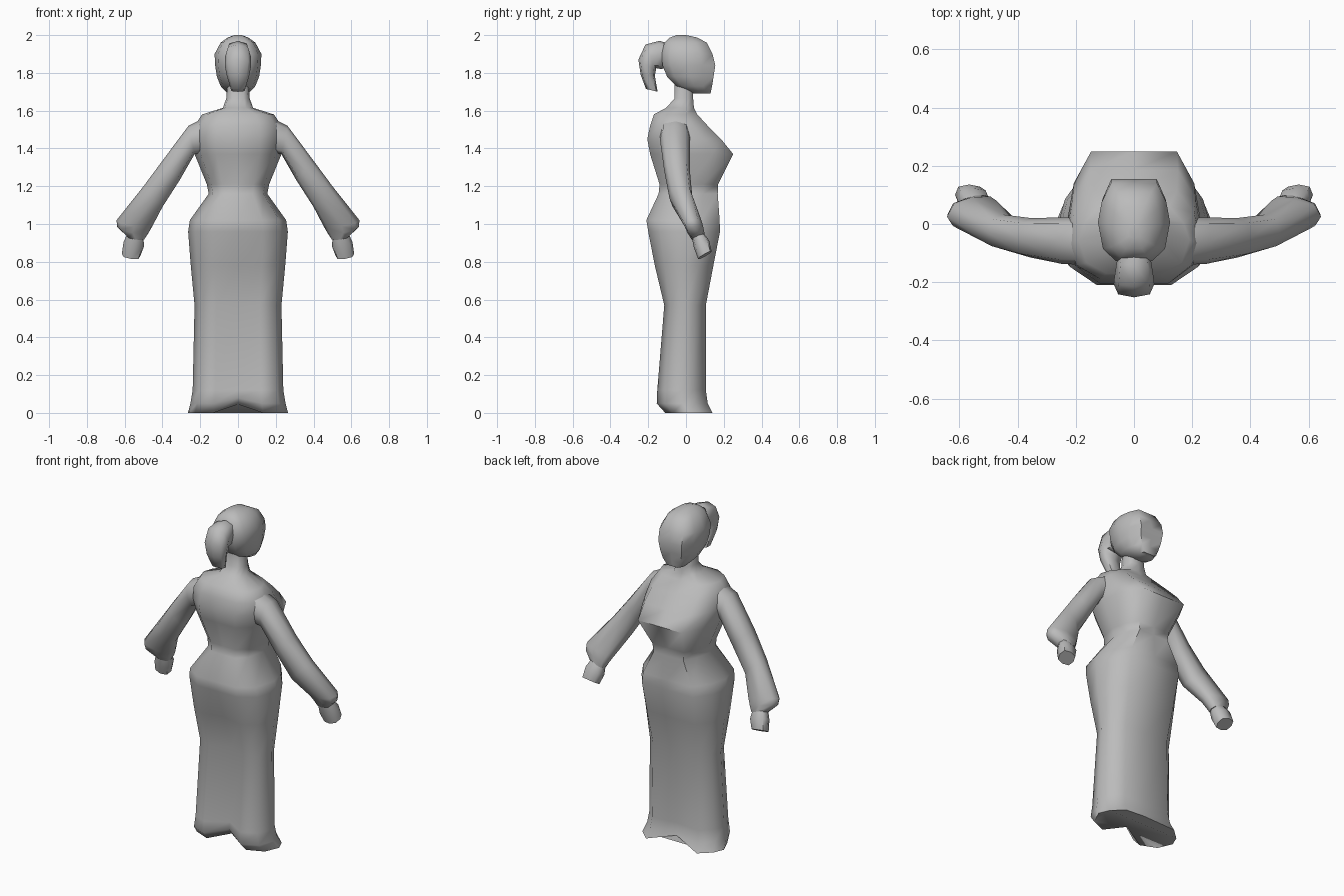
import bpy, bmesh, math
from mathutils import Vector

grey = bpy.data.materials.new("plain_grey")
grey.diffuse_color = (0.5, 0.5, 0.5, 1)


def loft(name, rings, angle=60):
    """Skin closed rings of points, cap both ends and shade smooth."""
    bm = bmesh.new()
    rows = [[bm.verts.new(p) for p in ring] for ring in rings]
    n = len(rows[0])
    for a, b in zip(rows, rows[1:]):
        for i in range(n):
            j = (i + 1) % n
            bm.faces.new((a[i], a[j], b[j], b[i]))
    bm.faces.new(rows[0][::-1])
    bm.faces.new(rows[-1])
    bmesh.ops.recalc_face_normals(bm, faces=bm.faces)
    mesh = bpy.data.meshes.new(name)
    bm.to_mesh(mesh)
    bm.free()
    mesh.materials.append(grey)
    ob = bpy.data.objects.new(name, mesh)
    bpy.context.collection.objects.link(ob)
    bpy.ops.object.select_all(action='DESELECT')
    ob.select_set(True)
    bpy.context.view_layer.objects.active = ob
    bpy.ops.object.shade_smooth_by_angle(angle=math.radians(angle))
    return ob


def level(z, w, yb, yf, groove_b=0, groove_f=0, lift=0, side=0.5):
    """Horizontal mirrored ring; grooves push the centre line inward."""
    d = yf - yb
    half = [(0.5, yb), (0.86, yb + 0.16 * d), (1, yb + side * d),
            (0.9, yf - 0.25 * d), (0.64, yf)]
    pts = [(0, yb + groove_b, z + lift)]
    pts += [(w * x, y, z) for x, y in half]
    pts += [(0, yf - groove_f, z + lift)]
    pts += [(-w * x, y, z) for x, y in reversed(half)]
    return pts


def section(a, b, side):
    """Eight-sided ring spanning points a and b, widened along side."""
    a, b, side = Vector(a), Vector(b), Vector(side)
    c, u = (a + b) / 2, (a - b) / 2
    pts = []
    for i in range(8):
        t = i * math.pi / 4
        k = 1.1 if i % 2 else 1
        pts.append(c + k * (math.cos(t) * u + math.sin(t) * side))
    return pts


# Gown and neck: z, half width, back y, front y, back groove, front groove, lift
loft("gown", [level(*r) for r in [
    (0.0, 0.265, -0.11, 0.14, 0.05, 0.05, 0.045),
    (0.05, 0.252, -0.155, 0.115, 0.07, 0.03, 0.03),
    (0.12, 0.24, -0.152, 0.105, 0.075, 0.02),
    (0.57, 0.23, -0.115, 0.105, 0.055, 0.015),
    (0.78, 0.25, -0.165, 0.145, 0.03),
    (0.96, 0.264, -0.2, 0.18),
    (1.02, 0.255, -0.21, 0.178),
    (1.16, 0.155, -0.145, 0.168),
    (1.21, 0.165, -0.14, 0.17),
    (1.37, 0.23, -0.19, 0.25, 0, 0, 0, 0.45),
    (1.45, 0.235, -0.205, 0.185, 0, 0, 0, 0.4),
    (1.52, 0.23, -0.19, 0.115, 0, 0, 0, 0.4),
    (1.58, 0.19, -0.17, 0.06),
    (1.615, 0.08, -0.105, 0.042),
    (1.665, 0.062, -0.06, 0.038),
    (1.76, 0.055, -0.06, 0.035),
]])

# Head
loft("head", [level(*r) for r in [
    (1.69, 0.055, 0.04, 0.13),
    (1.73, 0.092, -0.05, 0.138),
    (1.78, 0.112, -0.1, 0.146),
    (1.84, 0.121, -0.125, 0.155),
    (1.9, 0.124, -0.128, 0.14),
    (1.96, 0.092, -0.115, 0.11),
    (1.987, 0.055, -0.085, 0.06),
    (2.0, 0.02, -0.05, 0.0),
]])

# Ponytail: outer (y, z), inner (y, z), half width
tail = [((-0.08, 1.95), (-0.08, 1.84), 0.05),
        ((-0.14, 1.97), (-0.13, 1.82), 0.06),
        ((-0.215, 1.95), (-0.16, 1.825), 0.068),
        ((-0.252, 1.87), (-0.16, 1.81), 0.07),
        ((-0.24, 1.79), (-0.165, 1.785), 0.06),
        ((-0.212, 1.715), (-0.15, 1.70), 0.036)]
loft("ponytail", [section((0, *a), (0, *b), (w, 0, 0)) for a, b, w in tail])

# Sleeve and hand stations: outer point, inner point, half depth, tilt in z
sleeve = [((0.15, -0.06, 1.575), (0.16, -0.06, 1.38), 0.08, 0),
          ((0.262, -0.06, 1.52), (0.23, -0.055, 1.37), 0.08, 0),
          ((0.40, -0.05, 1.335), (0.31, -0.045, 1.23), 0.068, 0),
          ((0.50, -0.03, 1.20), (0.40, -0.025, 1.09), 0.06, 0.01),
          ((0.643, 0.025, 1.02), (0.455, 0.05, 0.985), 0.045, 0.015),
          ((0.64, 0.035, 0.985), (0.475, 0.065, 0.95), 0.042, 0.015),
          ((0.588, 0.06, 0.935), (0.495, 0.07, 0.92), 0.035, 0.01)]
hand = [((0.585, 0.06, 0.95), (0.50, 0.065, 0.93), 0.032, 0.01),
        ((0.606, 0.08, 0.905), (0.498, 0.085, 0.88), 0.04, 0.02),
        ((0.615, 0.1, 0.842), (0.518, 0.1, 0.828), 0.036, 0.02)]

for label, s in (("right", 1), ("left", -1)):
    for part, stations in (("sleeve", sleeve), ("hand", hand)):
        loft(f"{label}_{part}", [
            [(s * p.x, p.y, p.z) for p in section(a, b, (0, d, t))]
            for a, b, d, t in stations])
